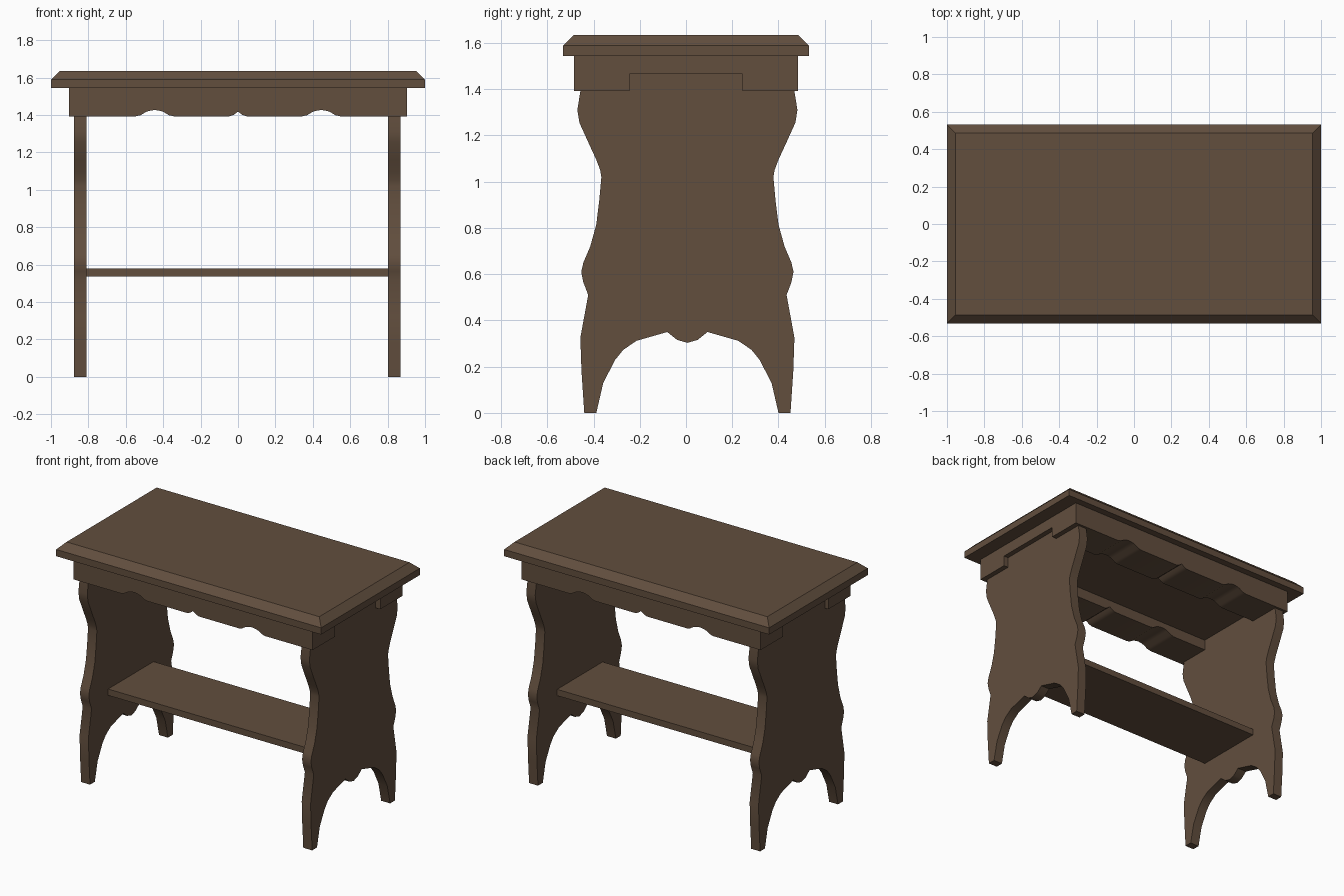
import bpy
import bmesh
from math import radians

cube = bpy.data.objects.get("Cube")
if cube:
    bpy.data.objects.remove(cube, do_unlink=True)

wood = bpy.data.materials.new("brown_wood")
wood.use_nodes = True
colour = (0.122, 0.077, 0.048, 1)
wood.diffuse_color = colour
bsdf = next(n for n in wood.node_tree.nodes if n.type == 'BSDF_PRINCIPLED')
bsdf.inputs["Base Color"].default_value = colour
bsdf.inputs["Roughness"].default_value = 0.8


def finish(name, bm):
    """Turn a bmesh into a wooden part."""
    bmesh.ops.recalc_face_normals(bm, faces=bm.faces)
    mesh = bpy.data.meshes.new(name)
    bm.to_mesh(mesh)
    bm.free()
    mesh.materials.append(wood)
    obj = bpy.data.objects.new(name, mesh)
    bpy.context.collection.objects.link(obj)
    return obj


def extrude(name, points, offset):
    """Extrude a closed outline of 3D points along an offset."""
    bm = bmesh.new()
    face = bm.faces.new([bm.verts.new(p) for p in points])
    new = bmesh.ops.extrude_face_region(bm, geom=[face])["geom"]
    verts = [v for v in new if isinstance(v, bmesh.types.BMVert)]
    bmesh.ops.translate(bm, vec=offset, verts=verts)
    return finish(name, bm)


def box(name, x, y, z):
    """Box from its lower and upper limits on each axis."""
    outline = [(x[0], y[0], z[0]), (x[1], y[0], z[0]),
               (x[1], y[1], z[0]), (x[0], y[1], z[0])]
    return extrude(name, outline, (0, 0, z[1] - z[0]))


def smooth(obj):
    bpy.ops.object.select_all(action='DESELECT')
    obj.select_set(True)
    bpy.context.view_layer.objects.active = obj
    bpy.ops.object.shade_smooth_by_angle(angle=radians(35))


# Tabletop with a chamfered upper edge
top = box("tabletop", (-1, 1), (-0.532, 0.532), (1.543, 1.635))
bm = bmesh.new()
bm.from_mesh(top.data)
rim = [e for e in bm.edges if all(v.co.z > 1.6 for v in e.verts)]
bmesh.ops.bevel(bm, geom=rim, offset=0.046, segments=1, affect='EDGES')
bm.to_mesh(top.data)
bm.free()

# Apron block with a scalloped lower edge
LOW, HIGH, END = 1.393, 1.543, 0.903
wide = [(-0.1, 0), (-0.075, 0.006), (-0.045, 0.024), (-0.02, 0.031), (0, 0.033),
        (0.02, 0.031), (0.045, 0.024), (0.075, 0.006), (0.1, 0)]
small = [(-0.045, 0), (-0.022, 0.008), (0, 0.025), (0.022, 0.008), (0.045, 0)]
edge = [(-END, HIGH), (-END, LOW)]
for centre, wave in ((-0.445, wide), (0, small), (0.445, wide)):
    edge += [(centre + x, LOW + z) for x, z in wave]
edge += [(END, LOW), (END, HIGH)]
apron = extrude("apron", [(x, -0.485, z) for x, z in edge], (0, 0.97, 0))

# Channel cut along the underside of the apron
cutter = box("channel_cutter", (-1.2, 1.2), (-0.245, 0.245), (1.2, 1.465))
cutter.hide_render = True
cut = apron.modifiers.new("channel", 'BOOLEAN')
cut.operation = 'DIFFERENCE'
cut.solver = 'EXACT'
cut.object = cutter
bpy.ops.object.select_all(action='DESELECT')
apron.select_set(True)
bpy.context.view_layer.objects.active = apron
bpy.ops.object.modifier_apply(modifier=cut.name)
bpy.data.objects.remove(cutter, do_unlink=True)

# Shaped end panels: half outline from arch centre round to the top
half = [(0, 0.303), (0.045, 0.316), (0.087, 0.35), (0.22, 0.312), (0.277, 0.273),
        (0.312, 0.23), (0.364, 0.13), (0.394, 0), (0.446, 0), (0.458, 0.18),
        (0.463, 0.325), (0.429, 0.51), (0.45, 0.565), (0.459, 0.61), (0.45, 0.65),
        (0.42, 0.72), (0.394, 0.815), (0.381, 0.92), (0.372, 1.02), (0.377, 1.05),
        (0.394, 1.095), (0.424, 1.16), (0.467, 1.255), (0.476, 1.31), (0.463, 1.39),
        (0.463, 1.5)]
outline = half + [(-y, z) for y, z in reversed(half[1:])]
panels = [extrude(name, [(x, y + 0.006, z) for y, z in outline], (0.067, 0, 0))
          for name, x in (("right_end_panel", -0.876), ("left_end_panel", 0.801))]

# Shelf between the end panels
box("shelf", (-0.82, 0.815), (-0.245, 0.245), (0.535, 0.578))

for part in [apron] + panels:
    smooth(part)
